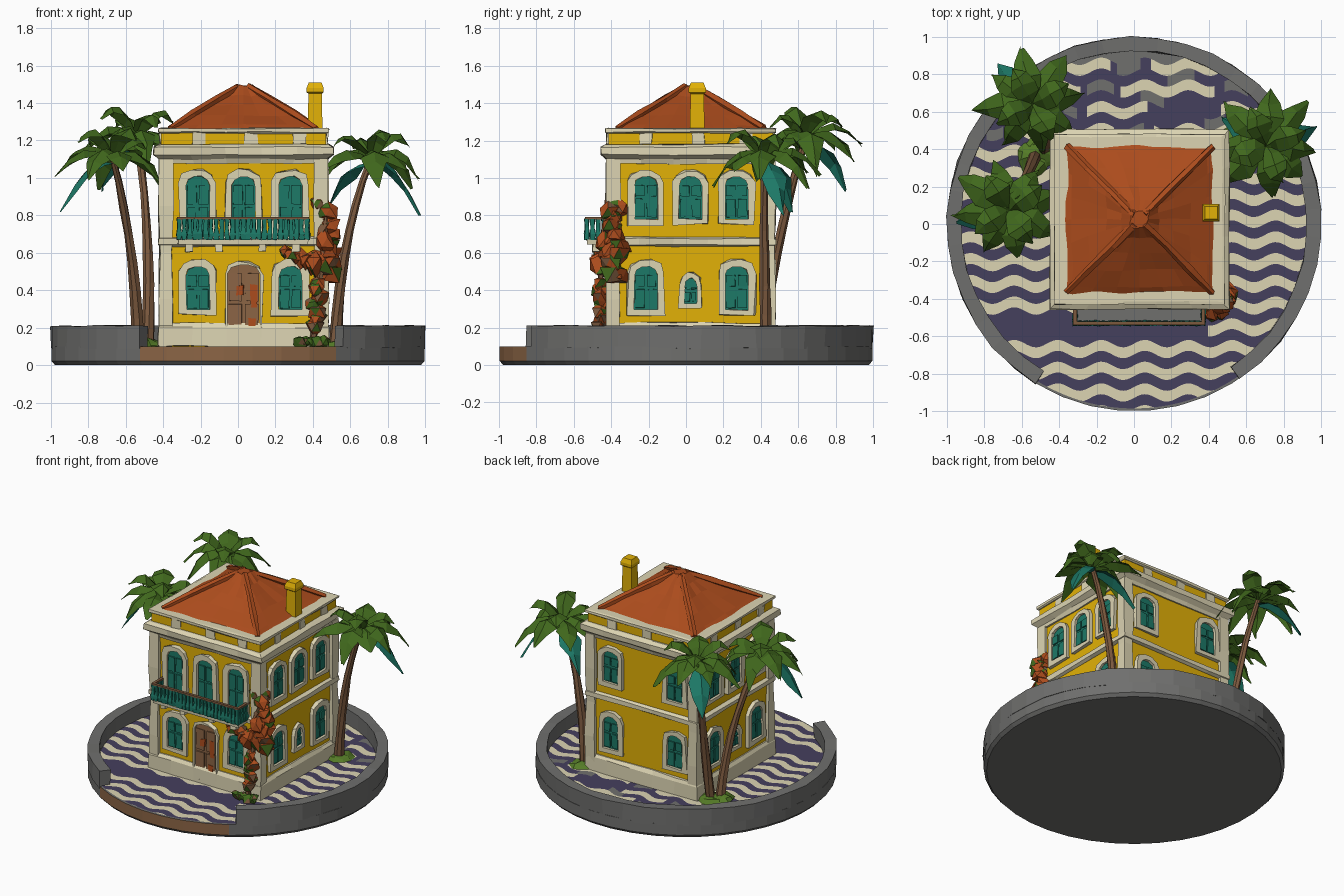
import bpy, bmesh, math, random
from mathutils import Vector, Matrix

random.seed(4)
cube = bpy.data.objects.get("Cube")
if cube:
    bpy.data.objects.remove(cube)


def material(name, *rgb):
    m = bpy.data.materials.new(name)
    m.use_nodes = True
    m.diffuse_color = (*rgb, 1)
    m.node_tree.nodes["Principled BSDF"].inputs["Base Color"].default_value = (*rgb, 1)
    return m


YELLOW = material("ochre plaster", .76, .44, .002)
CREAM = material("cream stone", .72, .66, .45)
GREY = material("grey stone", .16, .16, .155)
PURPLE = material("purple paving", .06, .05, .11)
TEAL = material("teal paint", .012, .19, .135)
ROOF = material("terracotta", .41, .072, .012)
BARK = material("bark", .2, .1, .048)
WOOD = material("brown wood", .26, .13, .06)
LEAF = material("leaf green", .052, .14, .012)
GRASS = material("grass green", .09, .2, .02)

CENTRE = Vector((.03, .025, 0))
WALL = .43


def build(name, verts, faces, mats, rule=None, jitter=0, matrix=None):
    """Mesh object from points; rule(face centre, index) picks the material slot."""
    bm = bmesh.new()
    vs = [bm.verts.new(Vector(v) + Vector([random.uniform(-jitter, jitter) for _ in range(3)])) for v in verts]
    for f in faces:
        bm.faces.new([vs[i] for i in f])
    bmesh.ops.recalc_face_normals(bm, faces=bm.faces)
    if rule:
        for i, f in enumerate(bm.faces):
            f.material_index = rule(f.calc_center_median(), i)
    if matrix:
        bm.transform(matrix)
    me = bpy.data.meshes.new(name)
    bm.to_mesh(me)
    bm.free()
    ob = bpy.data.objects.new(name, me)
    bpy.context.collection.objects.link(ob)
    for m in mats:
        me.materials.append(m)


def loft(name, rings, mats, rule=None, jitter=0, matrix=None, closed=False):
    """Skin a list of equal closed rings."""
    n, k = len(rings[0]), len(rings)
    verts = [p for r in rings for p in r]
    faces = [(a * n + i, a * n + (i + 1) % n, (a + 1) % k * n + (i + 1) % n, (a + 1) % k * n + i)
             for a in range(k if closed else k - 1) for i in range(n)]
    if not closed:
        faces += [tuple(range(n)), tuple(range((k - 1) * n, k * n))]
    build(name, verts, faces, mats, rule, jitter, matrix)


def box(name, lo, hi, mat, matrix=None, jitter=0):
    ring = lambda z: [(lo[0], lo[1], z), (hi[0], lo[1], z), (hi[0], hi[1], z), (lo[0], hi[1], z)]
    loft(name, [ring(lo[2]), ring(hi[2])], [mat], matrix=matrix, jitter=jitter)


def stack(name, profile, mat, c=CENTRE, parts=1, jitter=0):
    """Square tower from (half width, height) pairs."""
    rings = []
    for h, z in profile:
        rings.append([Matrix.Rotation(k * math.pi / 2, 3, 'Z') @ Vector((-h + 2 * h * s / parts, -h, z)) + c
                      for k in range(4) for s in range(parts)])
    loft(name, rings, [mat], jitter=jitter)


def tube(name, path, radii, mat, sides=7, jitter=0):
    path = [Vector(p) for p in path]
    rings = []
    for i, p in enumerate(path):
        d = path[min(i + 1, len(path) - 1)] - path[max(i - 1, 0)]
        q = d.to_track_quat('Z', 'Y')
        rings.append([p + q @ Vector((math.cos(a), math.sin(a), 0)) * radii[i]
                      for a in (math.tau * s / sides for s in range(sides))])
    loft(name, rings, [mat], jitter=jitter)


def polar(r, a, z):
    return (r * math.cos(a), r * math.sin(a), z)


# Round base with an earthen edge at the front opening
SEG = 40
angles = [math.tau * (i + .5) / SEG for i in range(SEG)]
loft("base", [[polar(r, a, z) for a in angles] for r, z in ((.98, 0), (1, .022), (1, .1))], [GREY, WOOD],
     lambda c, i: int(c.y < -.85 and .03 < c.z < .09))

# Parapet ring, open at the front
start, end = math.radians(-56), math.radians(238.5)
rings = [[polar(r, start + (end - start) * i / 34, z) for r, z in ((.925, .09), (1, .09), (1, .21), (.925, .21))]
         for i in range(35)]
loft("parapet", rings, [GREY], jitter=.005)

# Paving with wavy stripes, trimmed to the round base
COLS, STRIPE, R = 110, .058, .985
rows = int(2 * R / STRIPE) + 4


def pave(col, row):
    x = -R + 2 * R * col / COLS
    y = -R - .06 + row * STRIPE + .02 * math.sin(x * 27)
    lim = math.sqrt(max(R * R - x * x, 0))
    return (x, max(-lim, min(lim, y)), .103)


def paving_colour(c, i):
    row = i % (rows - 1)
    if c.y > .4:
        blob = math.sin(c.x * 9 + row * 2.1) + .6 * math.sin(c.x * 17 - row)
        if c.y > .86 or blob < -1:
            return 2
        return int(blob > -.35 and row % 2 == 0)
    if -.6 < c.y < -.46 and c.x < .4:
        return 0
    return int(row % 2 == 0)


build("paving", [pave(c, r) for c in range(COLS + 1) for r in range(rows)],
      [(c * rows + r, (c + 1) * rows + r, (c + 1) * rows + r + 1, c * rows + r + 1)
       for c in range(COLS) for r in range(rows - 1)], [PURPLE, CREAM, GREY], paving_colour)

# House body, mouldings and roof
stack("walls", [(WALL, .1), (WALL, 1.2)], YELLOW)
stack("plinth", [(.455, .1), (.455, .2), (.44, .225)], CREAM, parts=5, jitter=.005)
stack("belt_course", [(.435, .635), (.455, .645), (.455, .675), (.435, .685)], CREAM, parts=5, jitter=.004)
stack("cornice", [(.44, 1.075), (.45, 1.1), (.48, 1.125), (.48, 1.165), (.455, 1.18)], CREAM, parts=5, jitter=.004)
stack("attic", [(.44, 1.17), (.44, 1.25)], YELLOW)
stack("attic_cap", [(.445, 1.238), (.455, 1.246), (.455, 1.263), (.44, 1.266)], CREAM, parts=5, jitter=.003)
stack("roof", [(.41, 1.255), (.36, 1.282), (.27, 1.335), (.18, 1.39), (.1, 1.44), (.045, 1.495)],
      ROOF, parts=6, jitter=.006)
for sx in (-1, 1):
    for sy in (-1, 1):
        hip = [CENTRE + Vector((sx * h, sy * h, z)) for h, z in ((.39, 1.265), (.27, 1.34), (.14, 1.418), (.025, 1.485))]
        tube("hip_ridge", hip, [.018, .02, .022, .022], ROOF, 5, .005)
        corner = CENTRE + Vector((sx * .415, sy * .415, 0))
        stack("corner_pilaster", [(.035, .1), (.04, .35), (.033, .6), (.04, .85), (.035, 1.1)], CREAM, corner, jitter=.004)
stack("chimney", [(.04, 1.2), (.036, 1.45), (.046, 1.458), (.046, 1.48), (.034, 1.51)], YELLOW, Vector((.412, .06, 0)))


def side(k):
    return Matrix.Translation(CENTRE) @ Matrix.Rotation(k * math.pi / 2, 4, 'Z')


def arch(u, half, z0, z1, rise, depth, rough=0):
    pts = [(-half, z0), (half, z0)]
    pts += [(half * math.cos(a), z1 - rise + rise * math.sin(a)) for a in (math.pi * i / 5 for i in range(6))]
    return [(u + p + random.uniform(-rough, rough), -WALL - depth, z + random.uniform(-rough, rough)) for p, z in pts]


def opening(name, k, u, half, z0, z1, border, mat):
    """Arched stone surround with a recessed panel and two leaves."""
    big = (u, half + border, z0 - border * .8, z1 + border, .07)
    loft(name + "_frame", [arch(*big, -.01, .009), arch(*big, .025, .009),
         arch(u, half, z0, z1, .05, .025, .004), arch(u, half, z0, z1, .05, -.01)],
         [CREAM], closed=True, matrix=side(k))
    loft(name + "_panel", [arch(u, half, z0, z1, .05, -.01), arch(u, half, z0, z1, .05, .008)], [mat], matrix=side(k))
    for s in (-1, 1):
        mid, top, middle = u + s * half * .5, z1 - .05, (z0 + z1) / 2
        for lo, hi in ((z0 + .01, middle - .008), (middle + .008, top)):
            box(name + "_leaf", (mid - half * .4, -WALL - .017, lo), (mid + half * .4, -WALL, hi), mat, side(k), .003)


# Windows and door
for k, us in enumerate(((-.245, 0, .25), (-.24, 0, .245), (-.25, .27), (-.24, 0, .245))):
    for u in us:
        opening("upper_window", k, u, .062, .69 if k == 0 else .78, 1.01, .036, TEAL)
        if u or k == 2:
            opening("lower_window", k, u, .062, .295, .53, .036, TEAL)
        elif k:
            opening("small_window", k, u, .034, .33, .465, .03, TEAL)
    for u in (-.24, .04, .3):
        box("attic_patch", (u - .035, -.447, 1.18), (u + .035, -.43, 1.24), CREAM, side(k), .006)
opening("door", 0, 0, .086, .13, .54, .016, WOOD)
for x, z, h in ((.055, .37, .06), (-.02, .4, .025), (.045, .23, .02)):
    box("worn_paint", (x - .018, -WALL - .021, z - h), (x + .018, -WALL - .012, z + h), ROOF, side(0), .003)

# Balcony
box("balcony_slab", (-.32, -.53, .645), (.375, -.4, .67), CREAM, jitter=.004)
box("balcony_floor", (-.31, -.52, .66), (.365, -.4, .678), GREY)
for x in (-.26, -.1, .13, .31):
    box("bracket", (x - .02, -.5, .605), (x + .02, -.4, .65), CREAM, jitter=.004)
box("front_rail", (-.325, -.54, .778), (.38, -.52, .792), BARK)
for x in (-.315, .37):
    box("end_rail", (x - .01, -.53, .778), (x + .01, -.4, .792), BARK)
spots = [(-.315 + i * .0285, -.53) for i in range(25)] + [(x, y) for x in (-.315, .37) for y in (-.5, -.47, -.44)]
for x, y in spots:
    stack("baluster", [(.012, .67), (.014, .7), (.009, .735), (.012, .78)], TEAL, Vector((x, y, 0)), jitter=.003)


def frond(name, top, yaw, length, lift, droop, mat):
    """Folded leaf blade that rises and then droops."""
    verts, n = [], 5
    for i, w in enumerate((.012, .055, .075, .05, .003)):
        t = i / (n - 1)
        z = lift * math.sin(t * 2) - droop * t * t
        verts += [(length * t, -w, z - w * .5), (length * t, 0, z), (length * t, w, z - w * .5)]
    faces = [(i * 3 + j, i * 3 + j + 1, i * 3 + j + 4, i * 3 + j + 3) for i in range(n - 1) for j in range(2)]
    build(name, verts, faces, [mat], jitter=.01,
          matrix=Matrix.Translation(top) @ Matrix.Rotation(yaw, 4, 'Z'))


def palm(root, bend, top, turn, dry):
    root, bend, top = Vector(root), Vector(bend), Vector(top)
    ts = [i / 7 for i in range(8)]
    path = [root * (1 - t) ** 2 + bend * 2 * t * (1 - t) + top * t * t for t in ts]
    tube("palm_trunk", path, [.034 - .016 * t for t in ts], BARK, 7, .003)
    for i in range(8):
        yaw = turn + math.tau * i / 8 + random.uniform(-.12, .12)
        frond("palm_frond", top, yaw, random.uniform(.25, .33), random.uniform(.09, .14),
              random.uniform(.14, .32), LEAF)
    for i in range(4):
        frond("young_frond", top, turn + math.tau * i / 4 + .4, .22, random.uniform(.16, .24), .1, LEAF)
    for yaw in dry:
        frond("dry_frond", top - Vector((0, 0, .025)), yaw, .28, .05, .31, TEAL)
    mound = [[(root.x + r * math.cos(a), root.y + r * math.sin(a), z) for a in (math.tau * s / 9 for s in range(9))]
             for r, z in ((.1, .1), (.07, .125), (.02, .14))]
    loft("grass_mound", mound, [GRASS], jitter=.012)


palm((.52, .43, .1), (.55, .41, .7), (.71, .42, 1.1), 0, (.35, 2.6))
palm((-.53, .36, .1), (-.55, .3, .65), (-.67, .08, 1.11), .2, (3.4,))
palm((-.48, .4, .1), (-.46, .48, .7), (-.54, .64, 1.22), .1, (2.3,))


def clump(name, p, r, flower):
    """Rough faceted foliage lump."""
    bm = bmesh.new()
    bmesh.ops.create_icosphere(bm, subdivisions=1, radius=r, matrix=Matrix.Translation(p))
    pts = [v.co + (v.co - Vector(p)) * random.uniform(-.4, .5) for v in bm.verts]
    faces = [[v.index for v in f.verts] for f in bm.faces]
    bm.free()
    build(name, pts, faces, [ROOF, LEAF, BARK], lambda c, i: random.choices((0, 1, 2), (flower, 1 - flower, .12))[0])


# Flowering vine climbing the front corner
tube("vine_stem", [(.4, -.46, .1), (.42, -.46, .35), (.46, -.45, .6), (.47, -.43, .8)], [.02, .018, .015, .01], BARK, 5)
for i in range(18):
    t = i / 17
    clump("vine_flowers", (.455 + .02 * math.sin(t * 3) + random.uniform(-.03, .03), -.41 + random.uniform(-.03, .06),
                           .48 + .38 * t), .066 - .022 * t, .78)
for i in range(7):
    clump("vine_branch", (.25 + .028 * i, -.45, .6 - .01 * i), .032 + .004 * i, .78)
for i in range(7):
    clump("vine_base", (.4 + random.uniform(0, .04), -.455, .2 + .04 * i), .042, .72)
for i in range(5):
    clump("vine_grass", (.33 + .033 * i, -.48, .125), .036, 0)
